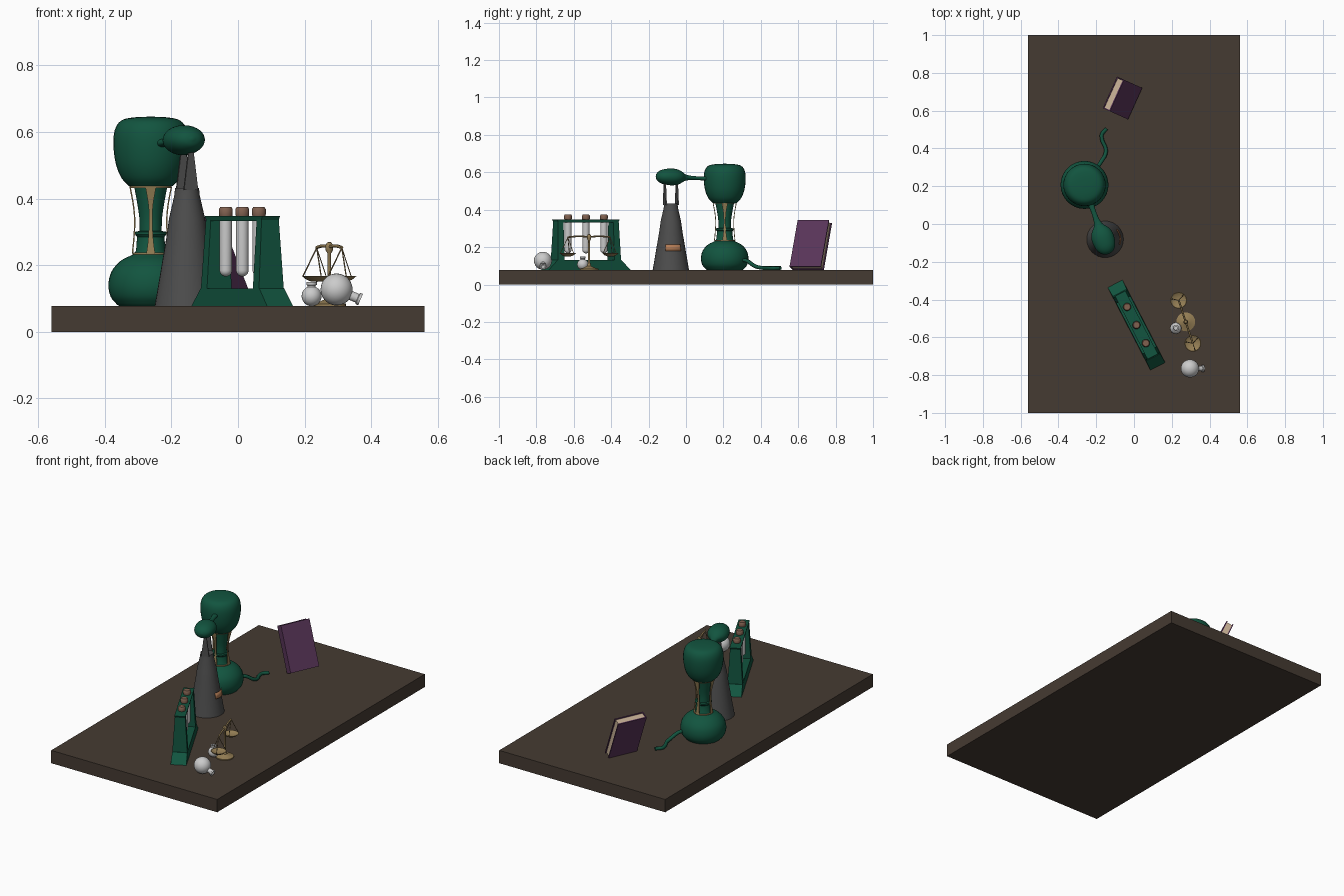
import bpy, bmesh, math
from mathutils import Vector, Matrix

if "Cube" in bpy.data.objects:
    bpy.data.objects.remove(bpy.data.objects["Cube"])

TOP = 0.078  # table surface height


def material(name, rgb):
    m = bpy.data.materials.new(name)
    m.diffuse_color = (*rgb, 1)
    m.use_nodes = True
    m.node_tree.nodes["Principled BSDF"].inputs["Base Color"].default_value = m.diffuse_color
    return m


WOOD = material("dark_wood", (0.06, 0.043, 0.032))
GREEN = material("green_glaze", (0.006, 0.09, 0.05))
DARK = material("dark_grey", (0.075, 0.075, 0.075))
BRASS = material("brass", (0.30, 0.21, 0.09))
CORK = material("cork", (0.22, 0.12, 0.08))
COPPER = material("copper", (0.45, 0.2, 0.09))
PURPLE = material("purple_cover", (0.10, 0.035, 0.10))
PAPER = material("paper", (0.55, 0.42, 0.29))


def make(name, verts, faces, mat=None, matrix=Matrix(), smooth=True):
    me = bpy.data.meshes.new(name)
    me.from_pydata([matrix @ Vector(v) for v in verts], [], faces)
    bm = bmesh.new()
    bm.from_mesh(me)
    bmesh.ops.remove_doubles(bm, verts=bm.verts, dist=1e-5)
    bmesh.ops.recalc_face_normals(bm, faces=bm.faces)
    bm.to_mesh(me)
    bm.free()
    ob = bpy.data.objects.new(name, me)
    bpy.context.collection.objects.link(ob)
    if mat:
        me.materials.append(mat)
    if smooth:
        bpy.ops.object.select_all(action='DESELECT')
        ob.select_set(True)
        bpy.context.view_layer.objects.active = ob
        bpy.ops.object.shade_smooth_by_angle(angle=math.radians(40))
    return ob


def soften(points, steps=4):
    """Smooth curve through a few points."""
    p = [Vector(q) for q in points]
    p = [2 * p[0] - p[1]] + p + [2 * p[-1] - p[-2]]
    out = []
    for i in range(1, len(p) - 2):
        a, b, c, d = p[i - 1:i + 3]
        for k in range(steps):
            t = k / steps
            out.append(0.5 * (2 * b + (c - a) * t + (2 * a - 5 * b + 4 * c - d) * t * t
                              + (3 * b - a - 3 * c + d) * t ** 3))
    return out + [p[-2]]


def lathe(name, profile, mat=None, matrix=Matrix(), n=32):
    """Spin (radius, height) points about local z."""
    verts = [(max(r, 0) * math.cos(2 * math.pi * j / n), max(r, 0) * math.sin(2 * math.pi * j / n), z)
             for r, z in profile for j in range(n)]
    faces = [(i * n + j, i * n + (j + 1) % n, (i + 1) * n + (j + 1) % n, (i + 1) * n + j)
             for i in range(len(profile) - 1) for j in range(n)]
    return make(name, verts, faces, mat, matrix)


def frustum(name, bottom, top, z0, z1, mat=None, matrix=Matrix(), shift=0):
    """Box with separate bottom and top sizes; shift moves the top along x."""
    verts = [(sx * s[0] / 2 + o, sy * s[1] / 2, z) for s, z, o in ((bottom, z0, 0), (top, z1, shift))
             for sx, sy in ((-1, -1), (1, -1), (1, 1), (-1, 1))]
    faces = [(3, 2, 1, 0), (4, 5, 6, 7)] + [(i, (i + 1) % 4, (i + 1) % 4 + 4, i + 4) for i in range(4)]
    return make(name, verts, faces, mat, matrix, smooth=False)


def tube(name, points, r, mat, sides=10):
    cu = bpy.data.curves.new(name, 'CURVE')
    cu.dimensions = '3D'
    cu.bevel_depth = r
    cu.bevel_resolution = max(0, sides // 4 - 1)
    cu.use_fill_caps = True
    sp = cu.splines.new('POLY')
    sp.points.add(len(points) - 1)
    for p, q in zip(sp.points, points):
        p.co = (*q, 1)
    sp.use_smooth = True
    cu.materials.append(mat)
    ob = bpy.data.objects.new(name, cu)
    bpy.context.collection.objects.link(ob)
    return ob


def place(x, y, z=0.0, angle=0.0):
    return Matrix.Translation((x, y, z)) @ Matrix.Rotation(angle, 4, 'Z')


# Table slab
frustum("table_slab", (1.12, 2), (1.12, 2), 0, TOP, WOOD)

# Still: lower pot, neck and upper head
S = place(-0.262, 0.207)
pot = [(0, TOP), (0.095, TOP)] + [tuple(p) for p in soften(
    [(0.10, 0.08), (0.12, 0.105), (0.127, 0.14), (0.118, 0.18), (0.09, 0.213), (0.05, 0.233)])]
lathe("still_pot", pot + [(0.044, 0.245), (0.041, 0.285), (0.047, 0.292), (0.047, 0.30), (0.036, 0.302)], GREEN, S)
lathe("still_neck", [tuple(p) for p in soften(
    [(0.034, 0.24), (0.033, 0.31), (0.035, 0.35), (0.043, 0.40), (0.05, 0.437)])], GREEN, S)
lathe("still_head", [(0, 0.437)] + [tuple(p) for p in soften(
    [(0.065, 0.437), (0.088, 0.462), (0.105, 0.505), (0.112, 0.56), (0.108, 0.605),
     (0.09, 0.633), (0.055, 0.643), (0, 0.646)])], GREEN, S)

# Brass cage round the neck
for nm, z, r in (("upper", 0.435, 0.063), ("lower", 0.235, 0.054)):
    lathe("cage_ring_" + nm, [(r - 0.012, z - 0.003), (r, z - 0.003), (r, z + 0.003),
                              (r - 0.012, z + 0.003), (r - 0.012, z - 0.003)], BRASS, S)
strap = soften([(0.053, 0.235, 0.013), (0.049, 0.275, 0.008), (0.046, 0.33, 0.005),
                (0.050, 0.38, 0.007), (0.060, 0.435, 0.016)])
for k in range(4):
    v = [(r + o, s * w, z) for r, z, w in strap for o, s in ((0, -1), (0.004, -1), (0.004, 1), (0, 1))]
    f = [(i * 4 + j, i * 4 + (j + 1) % 4, i * 4 + 4 + (j + 1) % 4, i * 4 + 4 + j)
         for i in range(len(strap) - 1) for j in range(4)]
    make(f"cage_strap_{k}", v, f, BRASS, S @ Matrix.Rotation(k * math.pi / 2, 4, 'Z'))

# Hose on the table
tube("hose", soften([(-0.20, 0.29, 0.13), (-0.177, 0.325, 0.127), (-0.153, 0.365, 0.10), (-0.15, 0.40, 0.09),
                     (-0.167, 0.44, 0.088), (-0.170, 0.475, 0.088), (-0.145, 0.505, 0.088)], 6), 0.0105, GREEN)

# Spout with bulb, from head to receiver
d = Vector((0.33, -0.94, 0.06)).normalized()
spout = soften([(0.02, -0.24), (0.017, -0.20), (0.013, -0.14), (0.021, -0.08), (0.05, -0.04),
                (0.06, 0.0), (0.052, 0.05), (0.03, 0.08), (0, 0.09)])
rot = d.to_track_quat('Z', 'Y').to_matrix().to_4x4()
lathe("spout_bulb", [tuple(p) for p in spout], GREEN,
      Matrix.Translation((-0.165, -0.075, 0.575)) @ Matrix.Diagonal((1, 1, 0.75, 1)) @ rot)

# Receiver cone with two prongs and a copper label
R = place(-0.153, -0.081)
lathe("receiver_cone", [(0, TOP), (0.097, TOP), (0.095, 0.09), (0.062, 0.283), (0.054, 0.34),
                        (0.038, 0.41), (0.036, 0.432), (0, 0.432)], DARK, R)
ax = math.atan2(-0.94, 0.33)
for k in range(2):
    P = R @ Matrix.Rotation(ax + k * math.pi, 4, 'Z') @ Matrix.Translation((0.034, 0, 0))
    frustum(f"receiver_prong_{k}", (0.008, 0.045), (0.008, 0.012), 0.425, 0.555, DARK, P)
v, f = [], []
for j in range(11):
    a = math.radians(-20 + 60 * j / 10)
    for z, r in ((0.18, 0.083), (0.214, 0.077)):
        v.append((r * math.cos(a), r * math.sin(a), z))
    if j:
        f.append((2 * j - 2, 2 * j, 2 * j + 1, 2 * j - 1))
label = make("receiver_label", v, f, COPPER, R)
label.modifiers.new("thickness", 'SOLIDIFY').thickness = 0.003

# Test tube rack
K = place(0.013, -0.535, 0, math.atan2(-0.89, 0.46))
frustum("rack_base", (0.492, 0.088), (0.385, 0.084), TOP, 0.13, GREEN, K)
for s in (-1, 1):
    frustum(f"rack_end_{s + 1}", (0.04, 0.084), (0.032, 0.058), 0.128, 0.338, GREEN,
            K @ Matrix.Translation((s * 0.17, 0, 0)), -s * 0.004)
frustum("rack_top", (0.36, 0.056), (0.376, 0.062), 0.332, 0.348, GREEN, K)
for k in (-1, 0, 1):
    T = K @ Matrix.Translation((k * 0.108, 0, 0))
    dome = [(0.019 * math.sin(a * math.pi / 12), 0.185 - 0.019 * math.cos(a * math.pi / 12)) for a in range(7)]
    lathe(f"test_tube_{k + 1}", dome + [(0.019, 0.35), (0, 0.35)], None, T, 20)
    lathe(f"cork_{k + 1}", [(0, 0.345), (0.019, 0.345), (0.021, 0.352), (0.021, 0.368), (0.017, 0.374), (0, 0.374)],
          CORK, T, 20)

# Balance scale
B = place(0.274, -0.518, 0, math.atan2(-0.227, 0.075))
lathe("scale_base", [(0, TOP), (0.05, TOP), (0.05, 0.084), (0.03, 0.09), (0.012, 0.098), (0.006, 0.115),
                     (0.0055, 0.235), (0.011, 0.245), (0.012, 0.257), (0.007, 0.268), (0, 0.27)], BRASS, B, 24)
tube("scale_beam", [B @ p for p in soften([(-0.12, 0, 0.253), (-0.06, 0, 0.258), (0, 0, 0.255),
                                           (0.06, 0, 0.258), (0.12, 0, 0.253)])], 0.005, BRASS)
for s in (-1, 1):
    P = B @ Matrix.Translation((s * 0.12, 0, 0))
    lathe(f"scale_pan_{s + 1}", [(0, 0.15), (0.018, 0.151), (0.032, 0.157), (0.044, 0.167),
                                 (0.041, 0.168), (0.03, 0.161), (0, 0.155)], BRASS, P, 24)
    for k in range(3):
        a = k * math.tau / 3
        tube(f"pan_cord_{s + 1}_{k}", [P @ Vector((0, 0, 0.252)),
             P @ Vector((0.042 * math.cos(a), 0.042 * math.sin(a), 0.167))], 0.002, BRASS, 4)


# Round flasks: one lying, one standing
def flask(name, r, neck, length, matrix):
    start = math.asin(neck / r)
    body = [(r * math.sin(a), -r * math.cos(a)) for a in
            [(math.pi - start) * i / 14 for i in range(15)]]
    body += [(neck, length - 0.01), (neck * 1.3, length - 0.008), (neck * 1.3, length),
             (neck * 0.8, length), (neck * 0.75, r * 0.8), (0, r * 0.8)]
    lathe(name, body, None, matrix, 24)


tilt = Vector((0.92, 0, -0.39)).to_track_quat('Z', 'Y').to_matrix().to_4x4()
flask("lying_flask", 0.048, 0.014, 0.078, Matrix.Translation((0.296, -0.765, TOP + 0.049)) @ tilt)
flask("standing_flask", 0.03, 0.012, 0.042, place(0.221, -0.552, TOP + 0.029))

# Leaning book: local x is thickness, y is width, z is height
H, W, D = 0.27, 0.183, 0.045
L = place(-0.061, 0.667, TOP + 0.133, math.radians(-24.3)) @ Matrix.Rotation(math.radians(-23), 4, 'Y')
for s in (-1, 1):
    frustum(f"book_cover_{s + 1}", (0.006, W), (0.006, W), -H / 2, H / 2, PURPLE,
            L @ Matrix.Translation((s * (D / 2 - 0.003), 0, 0)))
frustum("book_spine", (D, 0.006), (D, 0.006), -H / 2, H / 2, PURPLE, L @ Matrix.Translation((0, -W / 2 + 0.003, 0)))
frustum("book_pages", (D - 0.012, W - 0.012), (D - 0.012, W - 0.012), -H / 2 + 0.005, H / 2 - 0.005, PAPER, L)
